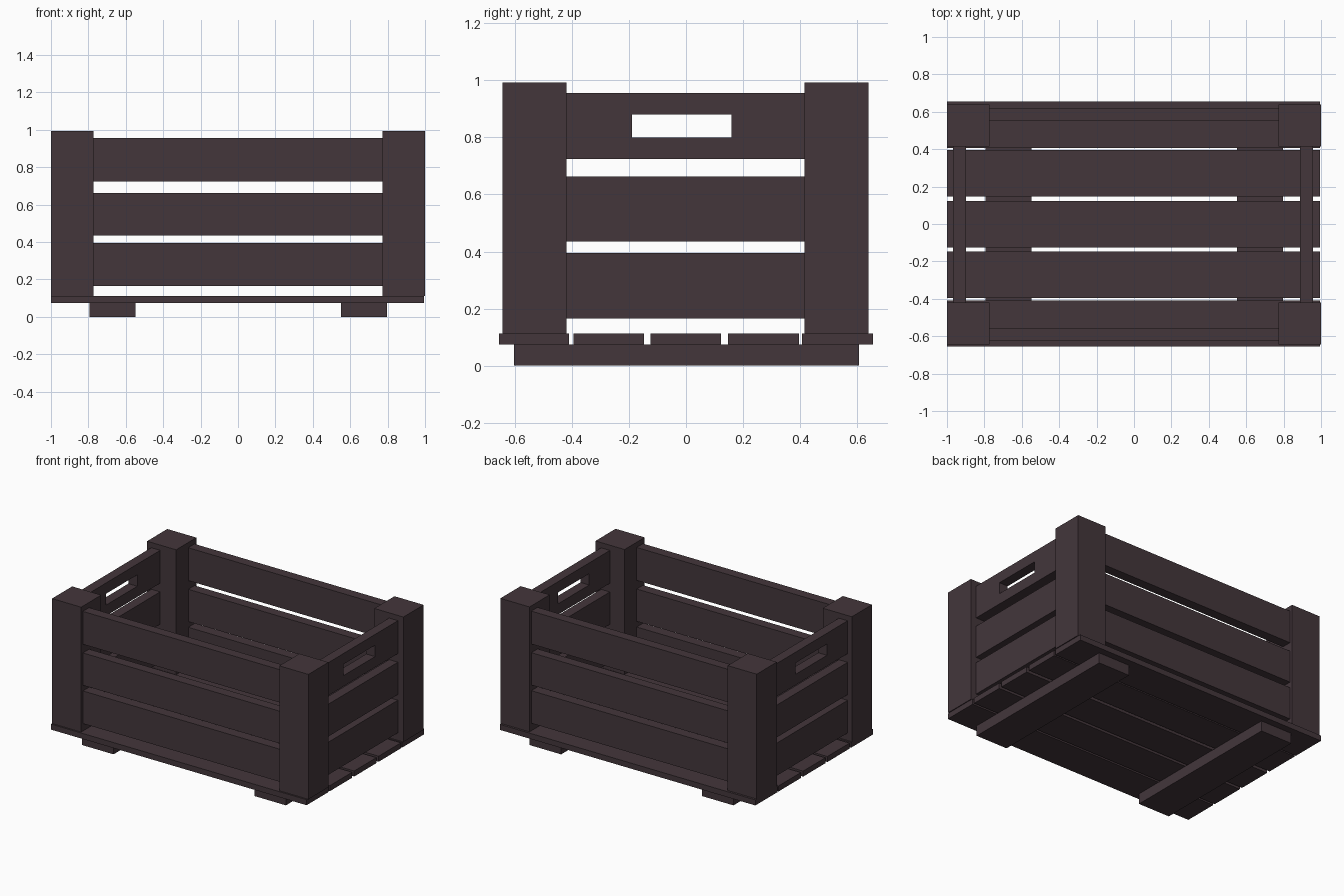
import bpy, bmesh

if "Cube" in bpy.data.objects:
    bpy.data.objects.remove(bpy.data.objects["Cube"])

wood = bpy.data.materials.new("dark brown wood")
wood.diffuse_color = (0.057, 0.037, 0.044, 1)
wood.use_nodes = True
wood.node_tree.nodes["Principled BSDF"].inputs["Base Color"].default_value = wood.diffuse_color


def finish(name, bm):
    bmesh.ops.recalc_face_normals(bm, faces=bm.faces[:])
    me = bpy.data.meshes.new(name)
    bm.to_mesh(me)
    bm.free()
    me.materials.append(wood)
    ob = bpy.data.objects.new(name, me)
    bpy.context.collection.objects.link(ob)
    return ob


def box(name, x, y, z):
    bm = bmesh.new()
    bmesh.ops.create_cube(bm, size=1)
    for v in bm.verts:
        v.co = [r[0] if c < 0 else r[1] for c, r in zip(v.co, (x, y, z))]
    return finish(name, bm)


def handle_board(name, x, y, z, hole_y, hole_z):
    """Board with a rectangular hand hole cut through along x."""
    bm = bmesh.new()

    def ring(px, py, pz):
        return [bm.verts.new((px, py[i], pz[j]))
                for i, j in ((0, 0), (1, 0), (1, 1), (0, 1))]

    # outer front, outer back, hole back, hole front, joined in a closed cycle
    rings = [ring(x[0], y, z), ring(x[1], y, z),
             ring(x[1], hole_y, hole_z), ring(x[0], hole_y, hole_z)]
    for k in range(4):
        a, b = rings[k], rings[(k + 1) % 4]
        for i in range(4):
            j = (i + 1) % 4
            bm.faces.new((a[i], a[j], b[j], b[i]))
    return finish(name, bm)


# Corner posts
for sx, x in (("left", (-1, -0.773)), ("right", (0.773, 1))):
    for sy, y in (("front", (-0.644, -0.42)), ("back", (0.415, 0.64))):
        box(f"{sy}_{sx}_post", x, y, (0.112, 0.993))

# Wall boards, three levels on every side
levels = ((0.165, 0.395), (0.435, 0.663), (0.724, 0.956))
for i, z in enumerate(levels):
    for side, y in (("front", (-0.625, -0.555)), ("back", (0.55, 0.62))):
        box(f"{side}_board_{i}", (-0.773, 0.773), y, z)
    for side, x in (("left", (-0.967, -0.898)), ("right", (0.888, 0.957))):
        if i == 2:
            handle_board(f"{side}_handle_board", x, (-0.42, 0.415), z,
                         (-0.19, 0.16), (0.80, 0.88))
        else:
            box(f"{side}_board_{i}", x, (-0.42, 0.415), z)

# Floor slats
for i, y in enumerate(((-0.655, -0.41), (-0.395, -0.147), (-0.125, 0.123),
                       (0.148, 0.396), (0.407, 0.655))):
    box(f"floor_slat_{i}", (-1, 0.994), y, (0.073, 0.112))

# Runners under the floor
for side, x in (("left", (-0.795, -0.548)), ("right", (0.55, 0.797))):
    box(f"{side}_runner", x, (-0.604, 0.606), (0, 0.073))
